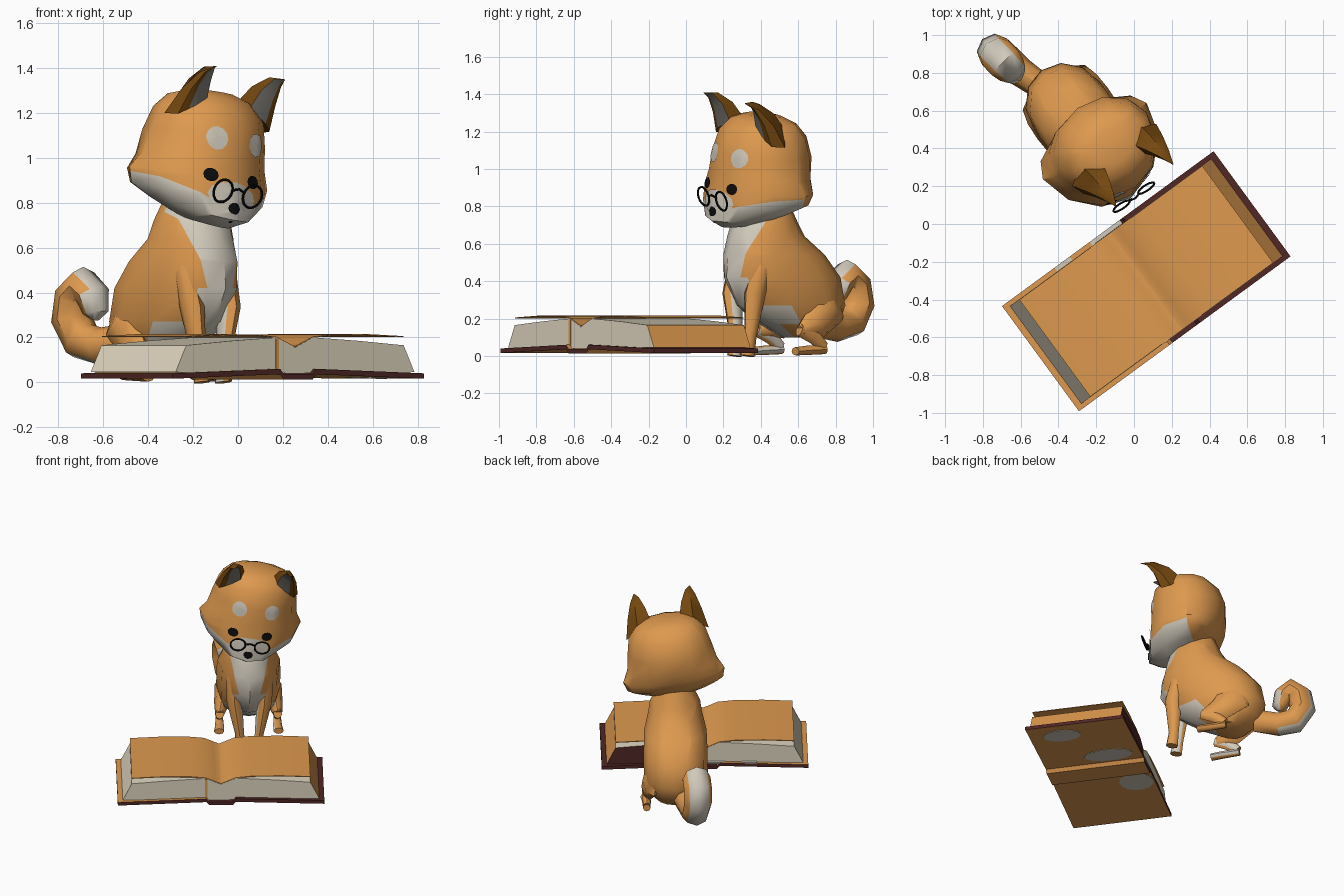
import bpy, bmesh, math
from mathutils import Matrix, Vector
from mathutils.bvhtree import BVHTree

cube = bpy.data.objects.get("Cube")
if cube:
    bpy.data.objects.remove(cube)


def material(name, *rgb):
    m = bpy.data.materials.new(name)
    m.use_nodes = True
    m.diffuse_color = (*rgb, 1)
    m.node_tree.nodes["Principled BSDF"].inputs["Base Color"].default_value = (*rgb, 1)
    return m


ORANGE = material("orange", .73, .32, .077)
WHITE = material("cream white", .64, .59, .50)
PAGE = material("page cream", .75, .68, .53)
BROWN = material("dark brown", .18, .065, .005)
GREY = material("ear grey", .24, .225, .20)
BLACK = material("black", .004, .004, .004)
MAROON = material("maroon", .08, .02, .018)

# Shared placement: the whole scene is turned, the head also tilts sideways
BOOK = Matrix.Translation((.065, -.303, 0)) @ Matrix.Rotation(math.radians(36.2), 4, 'Z')
BODY = BOOK @ Matrix.Translation((.21, 0, 0))
HEAD = (BOOK @ Matrix.Translation((.217, .70, .9))
        @ Matrix.Rotation(math.radians(9), 4, 'Y') @ Matrix.Translation((0, 0, -.9)))


def finish(name, bm, mats, matrix, rule=None, smooth=True, solid=True):
    if solid:
        bmesh.ops.recalc_face_normals(bm, faces=bm.faces)
    bm.normal_update()
    if rule:
        for f in bm.faces:
            f.material_index = rule(f)
    me = bpy.data.meshes.new(name)
    bm.to_mesh(me)
    bm.free()
    for m in mats:
        me.materials.append(m)
    ob = bpy.data.objects.new(name, me)
    bpy.context.collection.objects.link(ob)
    ob.matrix_world = matrix
    if smooth:
        bpy.ops.object.select_all(action='DESELECT')
        ob.select_set(True)
        bpy.context.view_layer.objects.active = ob
        bpy.ops.object.shade_smooth_by_angle(angle=math.radians(46))
    return ob


def loft(rings, paint=None):
    """Skin a stack of rings; paint(segment, column) gives the material index."""
    bm = bmesh.new()
    rows = [[bm.verts.new(p) for p in r] for r in rings]
    n = len(rows[0])
    for i in range(len(rows) - 1):
        for k in range(n):
            j = (k + 1) % n
            f = bm.faces.new((rows[i][k], rows[i][j], rows[i + 1][j], rows[i + 1][k]))
            f.material_index = paint(i, k) if paint else 0
    bm.faces.new(rows[0][::-1])
    bm.faces.new(rows[-1])
    return bm


def oval(z, w, front, back, mid, tilt=0, n=12):
    """Egg-shaped level ring with its widest point at y = mid."""
    pts = []
    for k in range(n):
        a = math.tau * k / n
        s = math.sin(a)
        y = mid + s * ((back - mid) if s > 0 else (mid - front))
        pts.append(Vector((w * math.cos(a), y, z + tilt * y)))
    return pts


def tube(path, radii, side=(1, 0, 0), n=8, paint=None):
    side = Vector(side).normalized()
    path = [Vector(p) for p in path]
    rings = []
    for i, (p, (a, b)) in enumerate(zip(path, radii)):
        t = path[min(i + 1, len(path) - 1)] - path[max(i - 1, 0)]
        out = t.cross(side).normalized()
        rings.append([p + side * a * math.cos(math.tau * k / n)
                      + out * b * math.sin(math.tau * k / n) for k in range(n)])
    return loft(rings, paint)


def split(bm, co, no):
    bmesh.ops.bisect_plane(bm, geom=bm.verts[:] + bm.edges[:] + bm.faces[:], plane_co=co, plane_no=no)


# Book: folded cover, page block and the open top sheet
def extrude_profile(name, pts, half, mats, rule=None, smooth=False):
    bm = bmesh.new()
    ends = [[bm.verts.new((x, y, z)) for x, z in pts] for y in (-half, half)]
    n = len(pts)
    for e in ends:
        bm.faces.new(e)
    for k in range(n):
        j = (k + 1) % n
        bm.faces.new((ends[0][k], ends[0][j], ends[1][j], ends[1][k]))
    finish(name, bm, mats, BOOK, rule, smooth)


def strip(half, t):
    full = [(-x, z) for x, z in half] + [(x, z) for x, z in reversed(half)]
    return full + [(x, z - t) for x, z in reversed(full)]


def cover_rule(f):
    below = f.normal.z < -.5
    left_top = f.normal.z > .5 and f.calc_center_median().x < -.01
    return 0 if below or left_top else 1


def page_rule(f):
    if f.calc_center_median().x < 0:
        return 0
    return 2 if f.normal.y > .5 else 1 if f.normal.x > .5 else 0


extrude_profile("book_cover", strip([(.694, .04), (.1, .06), (.08, .037)], .024), .345,
                [ORANGE, MAROON], cover_rule)
for s, label in ((-1, "right"), (1, "left")):
    block = [(0, .04), (0, .155), (.1, .2), (.35, .185), (.60, .165), (.66, .045)]
    extrude_profile(label + "_page_block", [(s * x, z) for x, z in block], .32,
                    [PAGE, ORANGE, MAROON], page_rule)
extrude_profile("top_sheet", strip([(.6, .206), (.4, .215), (.2, .213), (.1, .203), (.04, .177), (.005, .162)], .005),
                .318, [ORANGE], smooth=True)


def plate(name, x, y, z, sx, sy, sz, mat):
    bm = bmesh.new()
    bmesh.ops.create_cube(bm, size=1, matrix=Matrix.Translation((x, y, z)) @ Matrix.Diagonal((sx, sy, sz, 1)))
    finish(name, bm, [mat], BOOK, smooth=False)


plate("bookmark", -.1, -.321, .125, .018, .006, .14, ORANGE)
plate("spine_worn_edge", -.02, .333, .058, .20, .024, .008, WHITE)
plate("cover_worn_edge", -.30, .333, .055, .10, .024, .008, WHITE)

# Pale worn spots under the cover
for i, (u, v, ru, rv) in enumerate(((.55, -.12, .08, .13), (.20, .12, .08, .17), (-.20, .22, .11, .12))):
    bm = bmesh.new()
    s = math.copysign(1, u)
    spot = (Matrix.Translation((u, v, .0165 + .0337 * (.694 - abs(u))))
            @ Matrix.Rotation(s * .0337, 4, 'Y') @ Matrix.Diagonal((ru, rv, 1, 1)))
    bmesh.ops.create_cone(bm, cap_ends=True, segments=14, radius1=1, radius2=1, depth=.006, matrix=spot)
    finish("cover_worn_spot_%d" % (i + 1), bm, [WHITE], BOOK, smooth=False)

# Body with a wedge-shaped bib cut into the chest
bm = loft([oval(*r) for r in (
    (.10, .12, .88, 1.10, 1.0), (.17, .185, .74, 1.19, 1.0), (.27, .215, .57, 1.23, 1.0),
    (.42, .215, .49, 1.20, .95), (.54, .21, .50, 1.10, .84), (.64, .18, .53, .97, .76),
    (.72, .168, .56, .92, .75), (.86, .10, .64, .86, .75))])
for s in (-1, 1):
    split(bm, (s * .05, 0, .33), (s, 0, -.23))


def body_rule(f):
    c = f.calc_center_median()
    bib = c.y < .73 and abs(c.x) < .05 + .23 * (c.z - .33)
    return 1 if bib or (f.normal.z < -.35 and c.y < .86) else 0


finish("body", bm, [ORANGE, WHITE], BODY, body_rule)

# Legs, pale on their inner sides
for s, label in ((-1, "right"), (1, "left")):
    def inner_rule(f):
        return 1 if f.normal.x * s < -.8 else 0

    bm = tube([(s * .11, .66, .52), (s * .10, .605, .33), (s * .066, .60, .10), (s * .058, .585, 0)],
              [(.05, .06), (.052, .06), (.03, .035), (.036, .042)])
    finish(label + "_front_leg", bm, [ORANGE, WHITE], BODY, inner_rule)
    bm = tube([(s * .12, 1.07, .36), (s * .15, 1.04, .26), (s * .175, .95, .17), (s * .195, .84, .13)],
              [(.04, .06), (.075, .13), (.055, .09), (.03, .035)])
    finish(label + "_thigh", bm, [ORANGE], BODY)
    bm = tube([(s * .195, .83, .14), (s * .195, .92, .11), (s * .195, .99, .05)],
              [(.03, .035), (.03, .045), (.025, .032)])
    finish(label + "_shank", bm, [ORANGE, WHITE], BODY, inner_rule)
    bm = tube([(s * .195, 1.0, .035), (s * .195, .88, .03), (s * .2, .80, .025)],
              [(.025, .025), (.03, .025), (.034, .022)])
    finish(label + "_hind_foot", bm, [ORANGE, WHITE], BODY, inner_rule)

# Curled tail with a pale stripe along its outer side
bm = tube([(-.48, .72, .18), (-.61, .81, .16), (-.695, .88, .185), (-.74, .915, .28),
           (-.728, .90, .38), (-.685, .855, .43), (-.648, .818, .39), (-.635, .80, .31), (-.64, .805, .28)],
          [(.07, .085), (.08, .085), (.09, .09), (.095, .092),
           (.095, .088), (.095, .085), (.085, .07), (.06, .055), (.02, .02)],
          side=(1, 1, 0), paint=lambda i, k: int((k in (1, 2) and i > 0) or (k < 4 and i > 5)))
finish("tail", bm, [ORANGE, WHITE], Matrix())

# Head with pale jaw and cheeks
bm = loft([oval(*r) for r in (
    (.73, .10, -.22, .05, -.05, .2), (.78, .23, -.295, .15, .02, .2),
    (.835, .325, -.29, .20, .06, .1), (.905, .345, -.28, .225, .06, .03), (.98, .305, -.27, .25, .03),
    (1.09, .285, -.265, .255, .02), (1.20, .26, -.235, .215, 0), (1.265, .205, -.18, .15, 0),
    (1.295, .11, -.11, .08, 0))])
for s in (-1, 1):
    split(bm, (0, 0, .76), (-.38 * s, 0, 1))
split(bm, (0, .06, 0), (0, 1, 0))
bmesh.ops.recalc_face_normals(bm, faces=bm.faces)
tree = BVHTree.FromBMesh(bm)


def head_rule(f):
    c = f.calc_center_median()
    return 1 if c.y < .06 and c.z < .76 + .38 * abs(c.x) else 0


finish("head", bm, [ORANGE, WHITE], HEAD, head_rule)


# Face markings: thin plates laid on the head surface
def patch(name, x, z, rx, rz, mat, lift):
    bm = bmesh.new()

    def vert(r, a):
        px, pz = x + rx * r * math.cos(a), z + rz * r * math.sin(a)
        hit = tree.ray_cast(Vector((px, -1, pz)), Vector((0, 1, 0)))[0]
        return bm.verts.new((px, (hit.y if hit else -.25) - lift, pz))

    n = 12
    centre = vert(0, 0)
    inner, outer = [[vert(r, math.tau * k / n) for k in range(n)] for r in (.5, 1)]
    for k in range(n):
        j = (k + 1) % n
        bm.faces.new((centre, inner[k], inner[j]))
        bm.faces.new((inner[k], outer[k], outer[j], inner[j]))
    finish(name, bm, [mat], HEAD, solid=False)


patch("muzzle_patch", 0, .825, .13, .065, WHITE, .004)
patch("nose", 0, .772, .032, .026, BLACK, .009)
patch("mouth", 0, .712, .010, .004, BLACK, .005)

for s, label in ((-1, "right"), (1, "left")):
    patch(label + "_eye", s * .115 - .008, .907, .036, .030, BLACK, .008)
    patch(label + "_brow_spot", s * .110 + .006, 1.075, .050, .053, WHITE, .005)

    # Ear: forward-curving horn with a pale front opening
    ring = [(.28, -.06, 1.16), (.19, 0, 1.24), (.095, -.07, 1.26),
            (.12, -.145, 1.24), (.215, -.15, 1.19), (.255, -.13, 1.16)]
    tip = Vector((.19, -.29, 1.39))
    rings = []
    for shrink, rise in ((0, 0), (.3, .045), (.65, .045), (.97, 0)):
        rings.append([Vector((s * q.x, q.y, q.z + rise))
                      for q in (Vector(p).lerp(tip, shrink) for p in ring)])
    finish(label + "_ear", loft(rings, lambda i, k: int(k == 3)), [BROWN, GREY], HEAD)

    # Spectacle rim
    angles = [math.tau * k / 20 for k in range(21)]
    bm = tube([(s * .082 + .002 + .05 * math.cos(a), -.302 - .015 * math.sin(a), .84 + .05 * math.sin(a))
               for a in angles], [(.006, .006)] * 21, side=(0, 1, 0), n=5)
    finish(label + "_spectacle_rim", bm, [BLACK], HEAD)

bm = tube([(-.029, -.304, .85), (.002, -.312, .86), (.033, -.304, .85)], [(.006, .006)] * 3, side=(0, 1, 0), n=5)
finish("spectacle_bridge", bm, [BLACK], HEAD)
